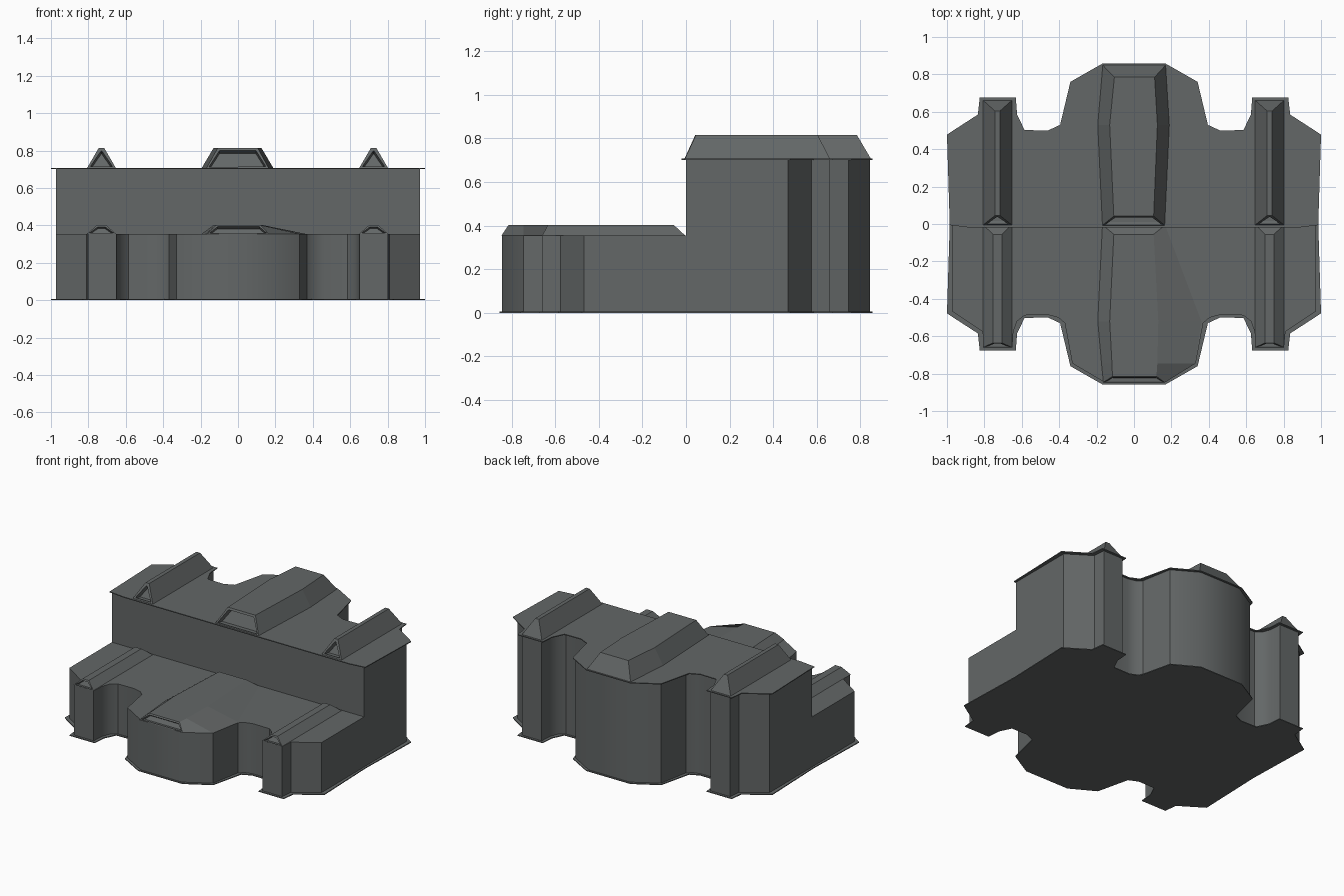
import bpy, bmesh, math

if "Cube" in bpy.data.objects:
    bpy.data.objects.remove(bpy.data.objects["Cube"])

mat = bpy.data.materials.new("dark_grey")
mat.diffuse_color = (0.125, 0.135, 0.135, 1)
mat.use_nodes = True
mat.node_tree.nodes["Principled BSDF"].inputs["Base Color"].default_value = mat.diffuse_color

# Right-hand half outlines, from the side (y = 0) round to the centre bulge
TRIM = [(0.985, 0), (1.0, 0.478), (0.835, 0.585), (0.825, 0.675), (0.632, 0.675),
        (0.625, 0.585), (0.585, 0.502), (0.46, 0.5), (0.395, 0.53),
        (0.34, 0.76), (0.17, 0.857)]
WALL = [(0.972, 0), (0.972, 0.468), (0.81, 0.575), (0.802, 0.66), (0.65, 0.66),
        (0.645, 0.575), (0.625, 0.52), (0.585, 0.488), (0.46, 0.486), (0.405, 0.5),
        (0.37, 0.53), (0.33, 0.745), (0.16, 0.845)]


def half(points, sy):
    """Half footprint from +x round to -x, on the back (sy=1) or front (sy=-1)."""
    return [(x, y * sy) for x, y in points] + [(-x, y * sy) for x, y in reversed(points)]


def finish(name, bm, smooth=False):
    bmesh.ops.recalc_face_normals(bm, faces=bm.faces)
    me = bpy.data.meshes.new(name)
    bm.to_mesh(me)
    bm.free()
    me.materials.append(mat)
    ob = bpy.data.objects.new(name, me)
    bpy.context.collection.objects.link(ob)
    if smooth:
        bpy.ops.object.select_all(action='DESELECT')
        ob.select_set(True)
        bpy.context.view_layer.objects.active = ob
        bpy.ops.object.shade_smooth_by_angle(angle=math.radians(35))
    return ob


def prism(name, loop, z0, z1, closed=True, smooth=False):
    bm = bmesh.new()
    lo = [bm.verts.new((x, y, z0)) for x, y in loop]
    hi = [bm.verts.new((x, y, z1)) for x, y in loop]
    n = len(loop)
    for i in range(n if closed else n - 1):
        j = (i + 1) % n
        bm.faces.new((lo[i], lo[j], hi[j], hi[i]))
    bm.faces.new(lo)
    bm.faces.new(hi)
    return finish(name, bm, smooth)


def ridge(name, z0, z1, sections, lip, depth):
    """Loft of trapezoids (y_base, y_top, base_l, base_r, top_l, top_r), front one recessed."""
    bm = bmesh.new()
    rings = []
    for yb, yt, bl, br, tl, tr in sections:
        rings.append([bm.verts.new(p) for p in
                      ((bl, yb, z0), (tl, yt, z1), (tr, yt, z1), (br, yb, z0))])
    for a, b in zip(rings, rings[1:]):
        for i in range(4):
            j = (i + 1) % 4
            bm.faces.new((a[i], a[j], b[j], b[i]))
    front = bm.faces.new(rings[0])
    bm.faces.new(rings[-1])
    # Sunken vent in the front end
    bmesh.ops.recalc_face_normals(bm, faces=bm.faces)
    bmesh.ops.inset_individual(bm, faces=[front], thickness=lip, depth=0)
    bmesh.ops.inset_individual(bm, faces=[front], thickness=0.0005, depth=-depth)
    return finish(name, bm)


# Base trim sheet and upper roof trim sheet
prism("base_trim", half(TRIM, 1) + half(TRIM, -1)[::-1][1:-1], 0, 0.006)
roof_front = [(-0.985, -0.006), (-0.87, -0.02), (0.87, -0.02), (0.985, -0.006)]
prism("roof_trim", half(TRIM, 1)[1:-1] + roof_front, 0.701, 0.707)

# Low front block, tall rear block and the wall between them
prism("front_block", half(WALL, -1), 0.004, 0.355, closed=False, smooth=True)
prism("rear_block", half(WALL, 1), 0.004, 0.703, closed=False, smooth=True)
bm = bmesh.new()
bm.faces.new([bm.verts.new(p) for p in ((-0.972, 0, 0.355), (0.972, 0, 0.355),
                                        (0.972, 0, 0.703), (-0.972, 0, 0.703))])
finish("step_wall", bm)

# Central roof ridges
ridge("rear_centre_ridge", 0.705, 0.815, [
    (-0.008, 0.042, -0.17, 0.165, -0.108, 0.105),
    (0.53, 0.53, -0.195, 0.19, -0.13, 0.125),
    (0.85, 0.785, -0.168, 0.17, -0.105, 0.11)], 0.018, 0.04)
ridge("front_centre_ridge", 0.354, 0.402, [
    (-0.847, -0.815, -0.165, 0.165, -0.115, 0.12),
    (-0.745, -0.745, -0.175, 0.33, -0.118, 0.125),
    (-0.52, -0.52, -0.195, 0.365, -0.13, 0.13),
    (-0.003, -0.055, -0.17, 0.17, -0.108, 0.105)], 0.012, 0.02)

# Narrow side ridges, left and right
for side, c in (("left", -0.73), ("right", 0.725)):
    b, t = 0.078, 0.014
    ridge("rear_" + side + "_ridge", 0.705, 0.815, [
        (-0.006, 0.045, c - b, c + b, c - t, c + t),
        (0.662, 0.605, c - b, c + b, c - t, c + t)], 0.022, 0.04)
    t = 0.024
    ridge("front_" + side + "_ridge", 0.354, 0.402, [
        (-0.66, -0.635, c - b, c + b, c - t, c + t),
        (-0.003, -0.055, c - b, c + b, c - t, c + t)], 0.012, 0.02)
